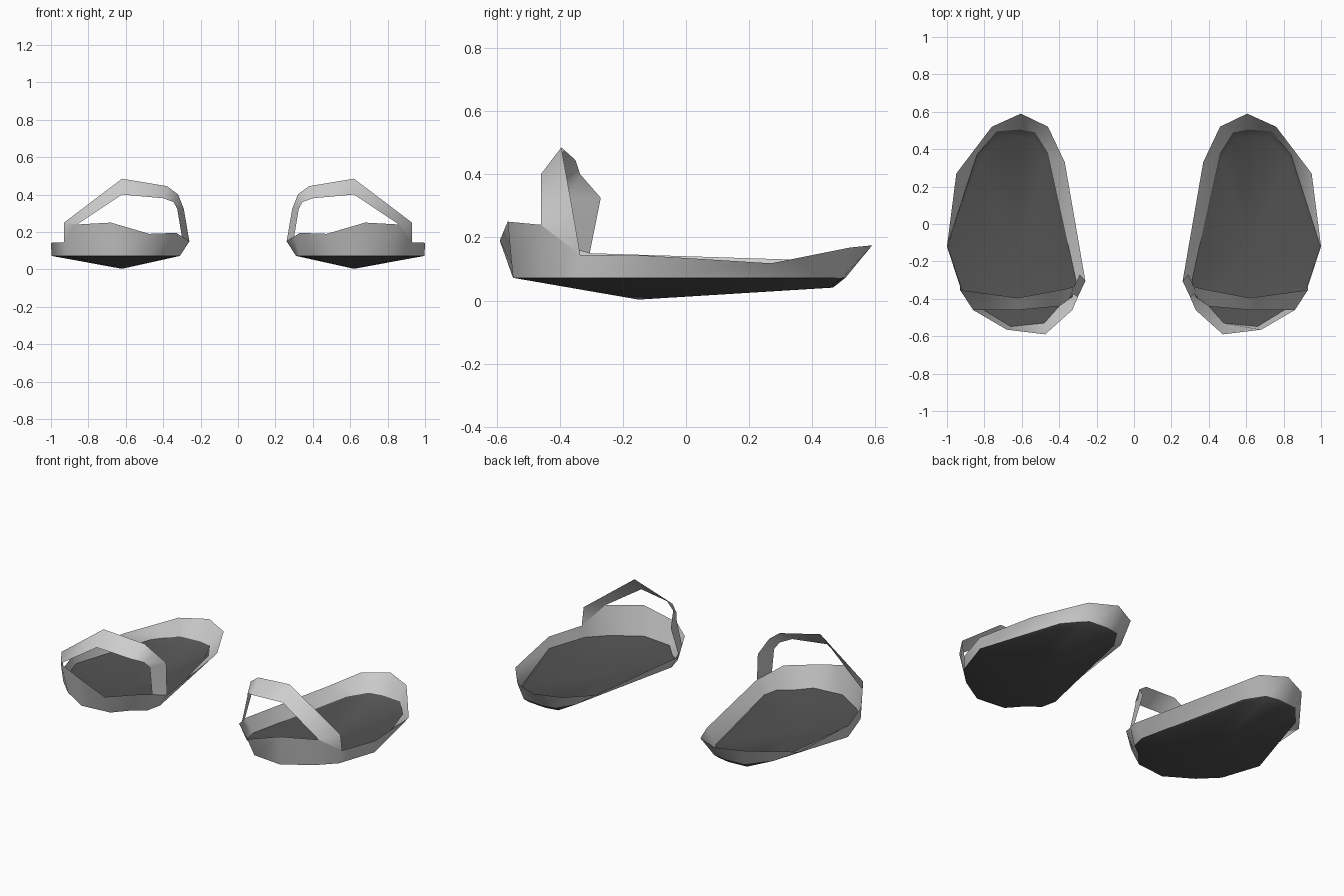
import bpy
import math
from mathutils import Vector

cube = bpy.data.objects.get("Cube")
if cube:
    bpy.data.objects.remove(cube, do_unlink=True)


def material(name, value):
    mat = bpy.data.materials.new(name)
    mat.use_nodes = True
    color = (value, value, value, 1)
    mat.diffuse_color = color
    bsdf = mat.node_tree.nodes["Principled BSDF"]
    bsdf.inputs["Base Color"].default_value = color
    bsdf.inputs["Roughness"].default_value = 0.8
    return mat


light_grey = material("light grey", 0.62)
dark_grey = material("dark grey", 0.085)


def loft(name, rows, side, mat, closed):
    """Skin a list of equal-length point rows; a one-point last row closes as a fan."""
    verts, starts = [], []
    for row in rows:
        starts.append(len(verts))
        verts += [(side * x, y, z) for x, y, z in row]
    faces = []
    for r in range(len(rows) - 1):
        a, b, n = starts[r], starts[r + 1], len(rows[r])
        for i in range(n if closed else n - 1):
            j = (i + 1) % n
            if len(rows[r + 1]) == 1:
                face = (a + i, a + j, b)
            else:
                face = (a + i, a + j, b + j, b + i)
            faces.append(face[::-1] if side < 0 else face)
    mesh = bpy.data.meshes.new(name)
    mesh.from_pydata(verts, [], faces)
    mesh.materials.append(mat)
    obj = bpy.data.objects.new(name, mesh)
    bpy.context.collection.objects.link(obj)
    bpy.ops.object.select_all(action="DESELECT")
    obj.select_set(True)
    bpy.context.view_layer.objects.active = obj
    bpy.ops.object.shade_smooth_by_angle(angle=math.radians(50))


# Upper rim, from the heel round the outer side to the toe and back
rim = [
    (.605, .59, .175), (.76, .52, .168), (.95, .27, .118), (1, -.12, .142),
    (.93, -.335, .145), (.86, -.46, .24), (.68, -.565, .25), (.475, -.59, .19),
    (.33, -.46, .195), (.30, -.39, .175), (.26, -.305, .15), (.37, .33, .13),
    (.46, .52, .165),
]

# Line where the wall meets the sole
edge_plan = [
    (.61, .505), (.735, .495), (.84, .37), (.997, -.12), (.92, -.35),
    (.82, -.45), (.66, -.548), (.48, -.53), (.40, -.44), (.33, -.39),
    (.31, -.30), (.46, .38), (.53, .49),
]
edge = [(x, y, .072) for x, y in edge_plan]

# Shallow pointed sole, dropping more steeply at the heel
low_point = Vector((.62, -.15, .003))
sole_ring = []
for p in edge:
    q = Vector(p).lerp(low_point, .06)
    if p[1] > .45:
        q.z = .041
    sole_ring.append(q)

# Strap edges, from the outer side over the foot to the inner side
strap_back = [
    rim[4], (.93, -.353, .25), (.62, -.395, .485), (.38, -.35, .445),
    (.32, -.335, .40), (.29, -.27, .325), rim[10],
]
strap_front = [
    rim[5], rim[5], (.62, -.46, .40), (.40, -.44, .38),
    (.345, -.40, .36), (.325, -.375, .325), rim[9],
]

for label, side in (("left", 1), ("right", -1)):
    loft(label + "_wall", [rim, edge], side, light_grey, True)
    loft(label + "_sole", [edge, sole_ring, [low_point]], side, dark_grey, True)
    loft(label + "_strap", [strap_back, strap_front], side, light_grey, False)
